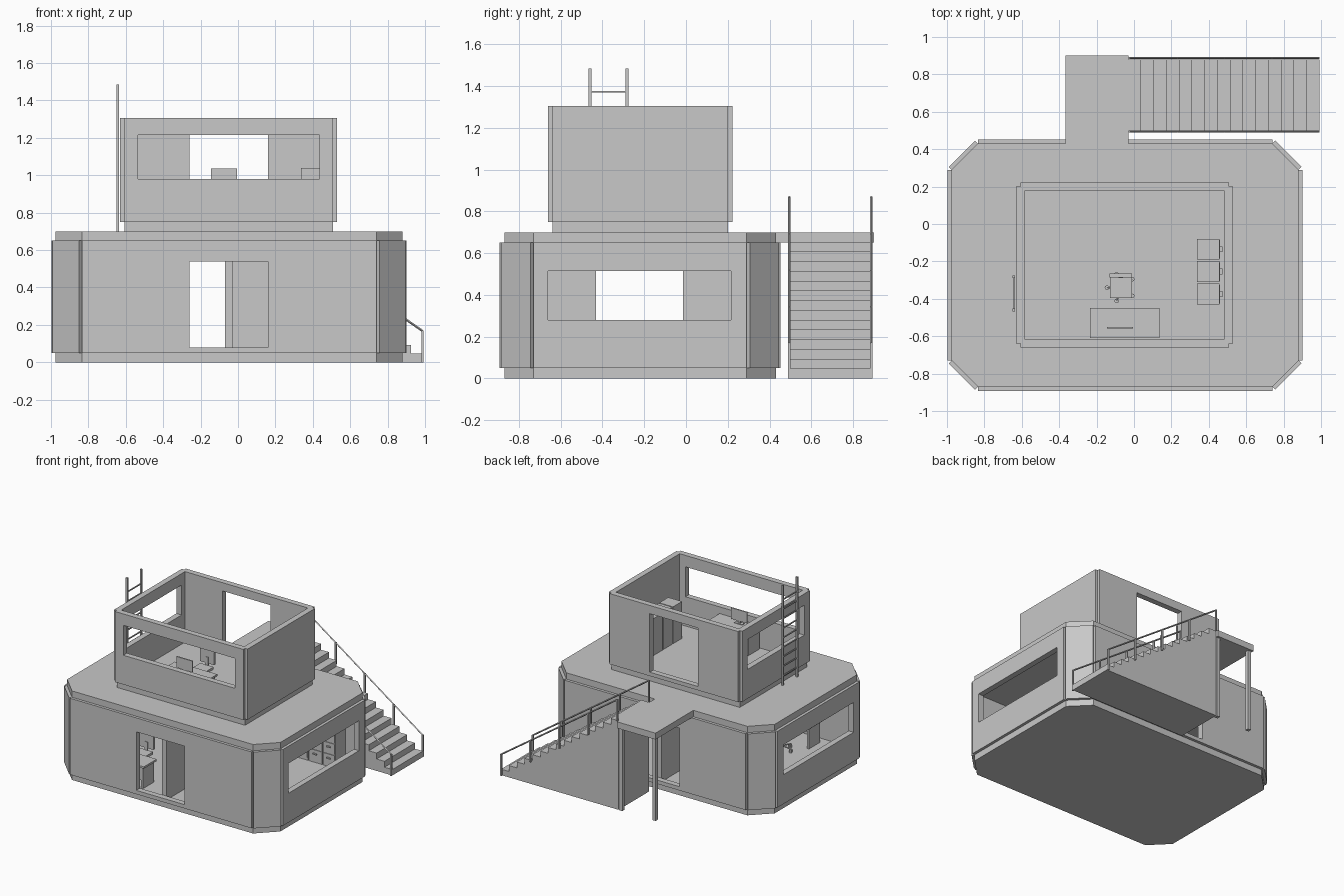
import bpy, bmesh, math
from mathutils import Vector, Matrix

if "Cube" in bpy.data.objects:
    bpy.data.objects.remove(bpy.data.objects["Cube"])

grey = bpy.data.materials.new("plain_grey")
grey.diffuse_color = (0.58, 0.58, 0.58, 1)
grey.use_nodes = True
grey.node_tree.nodes["Principled BSDF"].inputs["Base Color"].default_value = grey.diffuse_color


def finish(name, bm):
    bmesh.ops.recalc_face_normals(bm, faces=bm.faces)
    me = bpy.data.meshes.new(name)
    bm.to_mesh(me)
    bm.free()
    me.materials.append(grey)
    ob = bpy.data.objects.new(name, me)
    bpy.context.collection.objects.link(ob)
    return ob


def add_box(bm, x, y, z):
    """Box from three (low, high) ranges."""
    size = [r[1] - r[0] for r in (x, y, z)]
    mid = [(r[1] + r[0]) / 2 for r in (x, y, z)]
    bmesh.ops.create_cube(bm, size=1, matrix=Matrix.Translation(mid) @ Matrix.Diagonal((*size, 1)))


def boxes(name, *specs):
    bm = bmesh.new()
    for s in specs:
        add_box(bm, *s)
    return finish(name, bm)


def prism(name, pts, direction):
    """Extrude a flat outline of 3D points along a vector."""
    bm = bmesh.new()
    face = bm.faces.new([bm.verts.new(p) for p in pts])
    out = bmesh.ops.extrude_face_region(bm, geom=[face])
    new = [v for v in out["geom"] if isinstance(v, bmesh.types.BMVert)]
    bmesh.ops.translate(bm, verts=new, vec=direction)
    return finish(name, bm)


def add_bar(bm, a, b, r, sides=8):
    a, b = Vector(a), Vector(b)
    rot = (b - a).to_track_quat('Z', 'Y').to_matrix().to_4x4()
    bmesh.ops.create_cone(bm, cap_ends=True, segments=sides, radius1=r, radius2=r,
                          depth=(b - a).length, matrix=Matrix.Translation((a + b) / 2) @ rot)


def wall(name, axis, span, height, offset, hole, thick=0.045):
    """Wall running along x or y; hole = (low, high, bottom, top)."""
    us = (span[0], hole[0], hole[1], span[1])
    zs = (height[0], hole[2], hole[3], height[1])
    place = (lambda u, z: (u, offset, z)) if axis == 'x' else (lambda u, z: (offset, u, z))
    bm = bmesh.new()
    v = [[bm.verts.new(place(u, z)) for z in zs] for u in us]
    faces = [bm.faces.new((v[i][j], v[i + 1][j], v[i + 1][j + 1], v[i][j + 1]))
             for i in range(3) for j in range(3) if (i, j) != (1, 1)]
    out = bmesh.ops.extrude_face_region(bm, geom=faces)
    new = [g for g in out["geom"] if isinstance(g, bmesh.types.BMVert)]
    bmesh.ops.translate(bm, verts=new, vec=(0, thick, 0) if axis == 'x' else (thick, 0, 0))
    return finish(name, bm)


# Lower storey: chamfered floor and roof slabs
X0, X1, Y0, Y1, C = -0.975, 0.88, -0.87, 0.43, 0.14
outline = [(X0 + C, Y0), (X1 - C, Y0), (X1, Y0 + C), (X1, Y1 - C),
           (X1 - C, Y1), (X0 + C, Y1), (X0, Y1 - C), (X0, Y0 + C)]
for name, z in (("ground_floor_slab", 0), ("ground_roof_slab", 0.65)):
    prism(name, [(x, y, z) for x, y in outline], (0, 0, 0.05))

# Lower storey: four straight walls, with doors and windows
H = (0.05, 0.65)
door = (-0.26, 0.16, 0.08, 0.54)
window = (-0.66, 0.215, 0.28, 0.515)
wall("lower_front_wall", 'x', (X0 + C, X1 - C), H, Y0 - 0.022, door)
wall("lower_back_wall", 'x', (X0 + C, X1 - C), H, Y1 - 0.023, door)
wall("lower_left_wall", 'y', (Y0 + C, Y1 - C), H, X0 - 0.022, window)
wall("lower_right_wall", 'y', (Y0 + C, Y1 - C), H, X1 - 0.023, window)
wall("partition_wall", 'y', (Y0 + 0.023, Y1 - 0.023), H, -0.07, (-0.43, -0.015, 0.08, 0.54), 0.042)

# Lower storey: diagonal corner walls
for i in (1, 3, 5, 7):
    a, b = Vector((*outline[i], 0.05)), Vector((*outline[(i + 1) % 8], 0.05))
    d = (b - a).normalized()
    n = Vector((d.y, -d.x, 0))
    prism("corner_wall", [a + n * 0.022, b + n * 0.022, b - n * 0.023, a - n * 0.023], (0, 0, 0.6))

# Upper storey: floor slab and open-topped walls
U0, U1, V0, V1 = -0.608, 0.508, -0.638, 0.2
H2 = (0.75, 1.305)
boxes("upper_floor_slab", ((U0, U1), (V0, V1), (0.7, 0.75)))
wall("upper_front_wall", 'x', (U0, U1), H2, V0 - 0.022, (-0.535, 0.435, 0.98, 1.215))
wall("upper_back_wall", 'x', (U0, U1), H2, V1 - 0.023, (-0.26, 0.16, 0.78, 1.24))
wall("upper_left_wall", 'y', (V0, V1), H2, U0 - 0.022, (-0.57, 0.135, 0.98, 1.215))
boxes("upper_right_wall", ((U1 - 0.023, U1 + 0.022), (V0, V1), H2))

# Landing and its posts
boxes("landing", ((-0.365, -0.03), (0.42, 0.9), (0.65, 0.7)))
boxes("landing_posts", *[((x - 0.014, x + 0.014), (0.855, 0.883), (0, 0.65)) for x in (-0.34, -0.05)])

# Solid staircase
N, TOP, END = 15, -0.03, 0.992
run, rise = (END - TOP) / N, 0.7 / N
profile = [(TOP, 0.5, 0), (END, 0.5, 0)]
for i in range(N):
    profile += [(END - i * run, 0.5, (i + 1) * rise), (END - (i + 1) * run, 0.5, (i + 1) * rise)]
prism("staircase", profile, (0, 0.38, 0))

# Stair railings
bm = bmesh.new()
R = 0.006
for y in (0.494, 0.887):
    for k in range(5):
        x = END - R - k * (END - TOP - 0.012) / 4
        z = 0.7 * k / 4
        add_box(bm, (x - R, x + R), (y - R, y + R), (z, z + 0.17))
    add_bar(bm, (END - R, y, 0.168), (TOP + R, y, 0.868), R, 4)
finish("stair_railings", bm)

# Roof ladder
bm = bmesh.new()
for y in (-0.46, -0.283):
    add_box(bm, (-0.65, -0.636), (y - 0.007, y + 0.007), (0.7, 1.485))
for k in range(9):
    z = 1.372 - k * 0.075
    add_box(bm, (-0.647, -0.639), (-0.46, -0.283), (z - 0.004, z + 0.004))
finish("roof_ladder", bm)


def desk_set(px, py, pz, chair_dy=0):
    """Desk, monitor and swivel chair; origin at desk centre on the floor."""
    def at(x, y, z):
        return (px + x[0], px + x[1]), (py + y[0], py + y[1]), (pz + z[0], pz + z[1])
    boxes("desk",
          at((-0.185, 0.185), (-0.08, 0.08), (0.165, 0.18)),
          at((-0.17, -0.155), (-0.07, 0.07), (0, 0.165)),
          at((0.155, 0.17), (-0.07, 0.07), (0, 0.165)),
          at((-0.155, 0.155), (-0.065, -0.055), (0.06, 0.165)))
    boxes("monitor",
          at((-0.095, 0.045), (-0.03, -0.02), (0.2, 0.287)),
          at((-0.035, -0.015), (-0.03, -0.022), (0.18, 0.2)),
          at((-0.06, 0.01), (-0.04, -0.01), (0.18, 0.185)))
    cx, cy = -0.02, 0.19 + chair_dy
    boxes("chair_seat_and_back",
          at((cx - 0.058, cx + 0.058), (cy - 0.055, cy + 0.055), (0.115, 0.135)),
          at((cx - 0.06, cx + 0.06), (cy + 0.055, cy + 0.075), (0.15, 0.285)),
          at((cx - 0.012, cx + 0.012), (cy + 0.05, cy + 0.06), (0.115, 0.2)))
    bm = bmesh.new()
    c = Vector((px + cx, py + cy, pz))
    add_bar(bm, c + Vector((0, 0, 0.03)), c + Vector((0, 0, 0.115)), 0.009)
    for k in range(5):
        a = math.pi + k * math.tau / 5
        tip = c + Vector((math.cos(a), math.sin(a), 0)) * 0.075
        add_bar(bm, c + Vector((0, 0, 0.035)), tip + Vector((0, 0, 0.025)), 0.006, 6)
        add_bar(bm, tip, tip + Vector((0, 0, 0.025)), 0.012)
    finish("chair_base", bm)


desk_set(-0.05, -0.53, 0.75)
desk_set(-0.444, -0.72, 0.05)


def cabinets(pos, angle):
    """Row of three drawer cabinets whose drawers face local +x."""
    specs = []
    for k in (-1, 0, 1):
        y = k * 0.12
        specs.append(((-0.062, 0.058), (y - 0.056, y + 0.056), (0, 0.29)))
        for j in range(3):
            z = 0.02 + j * 0.09
            specs.append(((0.058, 0.063), (y - 0.05, y + 0.05), (z, z + 0.08)))
            specs.append(((0.063, 0.074), (y - 0.016, y + 0.016), (z + 0.045, z + 0.055)))
    ob = boxes("drawer_cabinets", *specs)
    ob.location = pos
    ob.rotation_euler.z = angle


cabinets((0.398, -0.255, 0.75), 0)
cabinets((0.48, 0.335, 0.05), -math.pi / 2)
